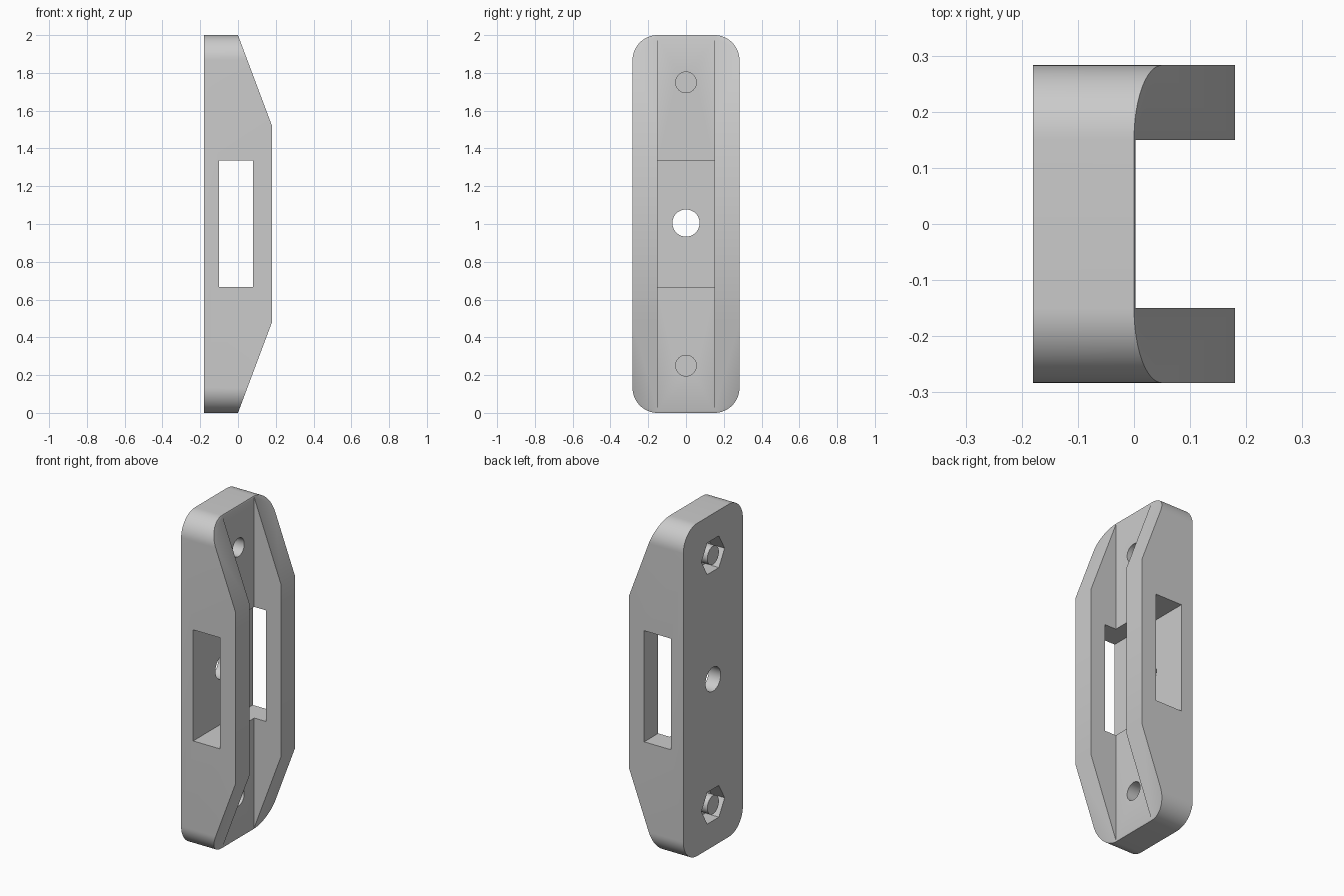
import bpy, bmesh, math
from mathutils import Vector

cube = bpy.data.objects.get("Cube")
if cube:
    bpy.data.objects.remove(cube, do_unlink=True)

grey = bpy.data.materials.new("light_grey")
grey.use_nodes = True
colour = (0.6, 0.6, 0.6, 1)
grey.diffuse_color = colour
grey.node_tree.nodes["Principled BSDF"].inputs["Base Color"].default_value = colour

HALF_X, HALF_Y, RADIUS = 0.18, 0.283, 0.133
FLOOR = 0.003


def prism(name, points, direction):
    """Extrude a closed outline of 3D points along a direction."""
    bm = bmesh.new()
    face = bm.faces.new([bm.verts.new(p) for p in points])
    out = bmesh.ops.extrude_face_region(bm, geom=[face])
    moved = [g for g in out["geom"] if isinstance(g, bmesh.types.BMVert)]
    bmesh.ops.translate(bm, verts=moved, vec=Vector(direction))
    bmesh.ops.recalc_face_normals(bm, faces=bm.faces)
    mesh = bpy.data.meshes.new(name)
    bm.to_mesh(mesh)
    bm.free()
    mesh.materials.append(grey)
    obj = bpy.data.objects.new(name, mesh)
    bpy.context.collection.objects.link(obj)
    return obj


def rod(name, x0, x1, z, radius, sides):
    """Regular prism lying along x."""
    angles = [2 * math.pi * i / sides for i in range(sides)]
    ring = [(x0, radius * math.cos(a), z + radius * math.sin(a)) for a in angles]
    return prism(name, ring, (x1 - x0, 0, 0))


def box(name, x0, x1, y0, y1, z0, z1):
    return prism(name, [(x0, y0, z0), (x1, y0, z0), (x1, y0, z1), (x0, y0, z1)],
                 (0, y1 - y0, 0))


def cut(target, cutter, operation="DIFFERENCE"):
    mod = target.modifiers.new(cutter.name, "BOOLEAN")
    mod.operation, mod.solver, mod.object = operation, "EXACT", cutter
    bpy.context.view_layer.objects.active = target
    bpy.ops.object.modifier_apply(modifier=mod.name)
    bpy.data.objects.remove(cutter, do_unlink=True)


# Plate with rounded corners
outline = []
for k, (sy, sz) in enumerate([(1, 1), (-1, 1), (-1, -1), (1, -1)]):
    for i in range(17):
        a = math.pi / 2 * (k + i / 16)
        outline.append((-HALF_X, sy * (HALF_Y - RADIUS) + RADIUS * math.cos(a),
                        1 + sz * (1 - RADIUS) + RADIUS * math.sin(a)))
body = prism("bracket_body", outline, (2 * HALF_X, 0, 0))

# Sloped ends of the two side walls
for name, s in (("upper_slope", 1), ("lower_slope", -1)):
    corners = [(0, 1), (HALF_X, 0.52), (0.3, 0.2), (0.3, 1.2), (0.075 * -1, 1.2)]
    corners[2] = (HALF_X + 0.075, 0.32)
    cut(body, prism(name, [(x, -0.5, 1 + s * z) for x, z in corners], (0, 1, 0)))

# Channel between the walls, and the slot across them
cut(body, box("channel", FLOOR, 0.3, -0.15, 0.15, -0.2, 2.2))
cut(body, box("cross_slot", -0.1, 0.08, -0.5, 0.5, 0.667, 1.335))

# Centre hole, then blind screw holes with hexagonal nut pockets behind
cut(body, rod("centre_hole", -0.3, 0.05, 1.005, 0.072, 48))
for name, z in (("upper", 1.75), ("lower", 0.25)):
    cut(body, rod(name + "_screw_hole", -0.07, 0.1, z, 0.055, 40))
    cut(body, rod(name + "_nut_pocket", -0.3, -0.09, z, 0.11, 6))
    rod(name + "_pocket_pin", -HALF_X, -0.08, z, 0.055, 40)

# Smooth the rounded surfaces, keep crisp edges
for obj in [o for o in bpy.data.objects if o.type == "MESH" and o.data.materials
            and o.data.materials[0] == grey]:
    bpy.ops.object.select_all(action="DESELECT")
    obj.select_set(True)
    bpy.context.view_layer.objects.active = obj
    bpy.ops.object.shade_smooth_by_angle(angle=math.radians(30))
